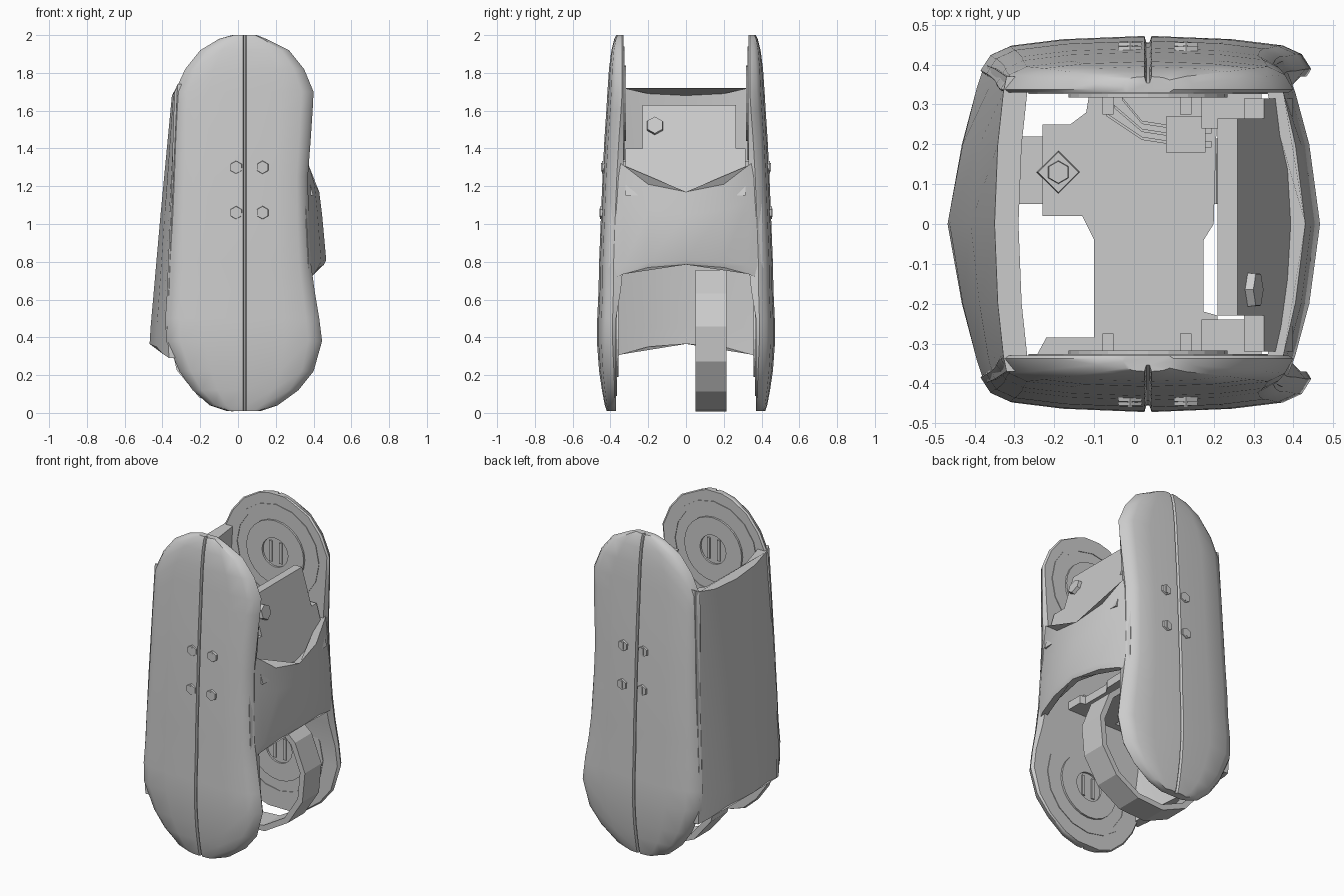
import bpy, bmesh, math
from mathutils import Matrix, Vector

cube = bpy.data.objects.get("Cube")
if cube:
    bpy.data.objects.remove(cube, do_unlink=True)

grey = bpy.data.materials.new("light grey")
grey.use_nodes = True
grey.diffuse_color = (0.6, 0.6, 0.6, 1)
grey.node_tree.nodes["Principled BSDF"].inputs["Base Color"].default_value = (0.6, 0.6, 0.6, 1)


def finish(name, bm, angle=None):
    bmesh.ops.recalc_face_normals(bm, faces=bm.faces)
    me = bpy.data.meshes.new(name)
    bm.to_mesh(me)
    bm.free()
    me.materials.append(grey)
    ob = bpy.data.objects.new(name, me)
    bpy.context.collection.objects.link(ob)
    if angle:
        bpy.ops.object.select_all(action='DESELECT')
        ob.select_set(True)
        bpy.context.view_layer.objects.active = ob
        bpy.ops.object.shade_smooth_by_angle(angle=math.radians(angle))
    return ob


def loft(name, rings, angle=None, loop=False):
    """Skin a row of closed sections; cap the ends unless the row is a loop."""
    bm = bmesh.new()
    vs = [[bm.verts.new(p) for p in ring] for ring in rings]
    n = len(vs[0])
    pairs = list(zip(vs, vs[1:])) + ([(vs[-1], vs[0])] if loop else [])
    for a, b in pairs:
        for i in range(n):
            j = (i + 1) % n
            bm.faces.new((a[i], a[j], b[j], b[i]))
    if not loop:
        bm.faces.new(vs[0])
        bm.faces.new(vs[-1])
    return finish(name, bm, angle)


def box(name, x, y, z):
    return loft(name, [[(x[0], y[0], h), (x[1], y[0], h), (x[1], y[1], h), (x[0], y[1], h)] for h in z])


def prism(name, center, axis, radius, depth, sides, turn=0.0):
    rot = Vector(axis).to_track_quat('Z', 'Y').to_matrix().to_4x4()
    bm = bmesh.new()
    bmesh.ops.create_cone(bm, cap_ends=True, segments=sides, radius1=radius, radius2=radius * 0.92,
                          depth=depth, matrix=Matrix.Translation(center) @ rot @ Matrix.Rotation(turn, 4, 'Z'))
    return finish(name, bm)


def circle(x, y, z, r, n):
    return [(x + r * math.cos(2 * math.pi * k / n), y, z + r * math.sin(2 * math.pi * k / n)) for k in range(n)]


# Side plate rows: height, rear edge, front edge, outer depth
ROWS = [(0.01, -.06, .12, .42), (.04, -.15, .21, .43), (.12, -.24, .32, .445), (.22, -.31, .40, .46),
        (.38, -.38, .445, .472), (.5, -.385, .43, .47), (.65, -.375, .405, .463), (.8, -.37, .385, .46),
        (1.0, -.36, .375, .452), (1.25, -.35, .37, .442), (1.45, -.345, .385, .432), (1.6, -.34, .395, .422),
        (1.7, -.335, .40, .416), (1.82, -.28, .35, .408), (1.92, -.2, .27, .395), (1.98, -.1, .15, .38),
        (2.0, -.03, .1, .37)]
SEAM = 0.035
RIM = [(0, .06), (.06, .025), (.18, .008), (.5, .002)]


def plate_section(side, z, xl, xr, depth):
    inner = .33 if z > .7 else .345 if z > .6 else .37
    def point(x, drop):
        bow = .022 * ((x - SEAM) / .4) ** 2
        return (x, side * max(depth - drop - bow, inner + .008), z)
    left, right = SEAM - .009, SEAM + .009
    outer = [point(xl + (left - xl) * t, d) for t, d in RIM]
    outer += [point(left, 0), point(SEAM - .004, .016), point(SEAM + .004, .016), point(right, 0)]
    outer += [point(xr + (right - xr) * t, d) for t, d in reversed(RIM)]
    return outer + [(xr - .012, side * inner, z), (xl + .012, side * inner, z)]


def pivot(name, side, z, face):
    """Raised octagonal hub with a hexagonal socket, inside a thin outer rim."""
    def ring(label, r_out, r_in, proud, n):
        y0, y1 = side * (face + .01), side * (face - proud)
        loft(label, [circle(SEAM, y0, z, r_out, n), circle(SEAM, y1, z, r_out, n),
                     circle(SEAM, y1, z, r_in, n), circle(SEAM, y0, z, r_in, n)], loop=True)
    ring(name + "_rim", .30, .27, .004, 16)
    ring(name + "_hub", .20, .09, .012, 24)
    for k in (-1, 1):
        x = SEAM + k * .035
        ys = sorted((side * face, side * (face - .008)))
        box(name + "_socket_bar", (x - .01, x + .01), ys, (z - .065, z + .065))


for side, label in ((-1, "front"), (1, "back")):
    loft(label + "_plate", [plate_section(side, *r) for r in ROWS], 35)
    pivot(label + "_upper_pivot", side, 1.64, .33)
    pivot(label + "_lower_pivot", side, .39, .37)
    # Slotted hexagonal bolts beside the seam
    for x in (-.01, .13):
        for z, y in ((1.3, .439), (1.06, .449)):
            prism(label + "_bolt", (x, side * y, z), (0, side, 0), .036, .014, 6)
            ys = sorted((side * y, side * (y + .010)))
            box(label + "_bolt_slot", (x - .006, x + .006), ys, (z - .022, z + .022))


def bowed_wall(name, rows, thickness):
    """Wall across y; each row lists (y, x, z) for the centre-to-edge half."""
    rings = []
    for half in rows:
        line = [(x, -y, z) for y, x, z in reversed(half)] + [(x, y, z) for y, x, z in half[1:]]
        rings.append(line + [(x + thickness, y, z) for x, y, z in reversed(line)])
    return loft(name, rings, 30)


bowed_wall("rear_shell", [
    [(0, -.468, .365), (.2, -.432, .35), (.34, -.395, .31), (.40, -.365, .29)],
    [(0, -.463, .45), (.2, -.43, .45), (.34, -.395, .45), (.40, -.375, .45)],
    [(0, -.41, 1.05), (.2, -.388, 1.05), (.34, -.365, 1.05), (.39, -.35, 1.05)],
    [(0, -.35, 1.68), (.2, -.342, 1.69), (.33, -.328, 1.72), (.37, -.32, 1.74)]], .06)

bowed_wall("front_shell", [
    [(0, .455, .785), (.2, .428, .77), (.33, .402, .735), (.41, .375, .70)],
    [(0, .467, .81), (.2, .44, .80), (.33, .405, .78), (.41, .375, .76)],
    [(0, .445, 1.05), (.2, .42, 1.07), (.33, .385, 1.12), (.40, .355, 1.15)],
    [(0, .43, 1.17), (.2, .405, 1.21), (.33, .375, 1.31), (.39, .35, 1.35)]], -.04)

# Curved guard strap under the lower pivot
strap = []
for k in range(10):
    a = math.radians(62 - 27 * k)
    strap.append([(SEAM + r * math.cos(a), y, .402 + r * math.sin(a))
                  for r, y in ((.40, .05), (.40, .215), (.365, .215), (.365, .05))])
loft("guard_strap", strap)


# Sloped mounting panel with a stepped outline
def panel_x(z):
    return .26 + (1.63 - z) * .29


outline = [(-.32, 1.15), (-.32, 1.4), (-.23, 1.4), (-.23, 1.63), (.265, 1.63), (.265, 1.4), (.315, 1.4), (.315, 1.15)]
loft("mounting_panel", [[(panel_x(z) - d, y, z) for y, z in outline] for d in (0, .05)])
prism("panel_bolt", (panel_x(1.52) + .006, -.165, 1.52), (1, 0, .29), .05, .03, 6)
for side in (-1, 1):
    ys = sorted((side * .24, side * .335))
    box("panel_bracket", (.17, .32), ys, (1.28, 1.33))

# Cut-away inner floor with its fittings
floor = [(-.23, .02), (-.13, .02), (-.1, -.04), (-.1, -.285), (-.22, -.285), (-.25, -.34), (.21, -.34),
         (.21, -.23), (.175, -.22), (.175, -.04), (.2, 0), (.21, .34), (-.11, .34), (-.12, .28),
         (-.16, .25), (-.23, .25)]
loft("inner_floor", [[(x, y, z) for x, y in floor] for z in (.82, .87)])
box("floor_tab", (-.34, -.23), (.05, .22), (.82, .865))
prism("floor_washer", (-.19, .13, .875), (0, 0, 1), .055, .02, 4)
prism("floor_bolt", (-.19, .13, .89), (0, 0, 1), .03, .03, 6)
box("connector", (.08, .18), (.18, .27), (.86, .93))
for y in (.2, .235):
    box("connector_pin", (.18, .195), (y - .008, y + .008), (.88, .9))
for k in range(3):
    y = .205 + k * .02
    ends = [(-.07 + k * .02, y + .07), (.02, y + .01), (.085, y)]
    loft("wire", [[(x, w - .004, .872), (x, w + .004, .872), (x, w + .004, .88), (x, w - .004, .88)]
                  for x, w in ends])
for x in (-.065, .13):
    for side in (-1, 1):
        ys = sorted((side * .275, side * .335))
        box("plate_lug", (x - .014, x + .014), ys, (.86, .92))
